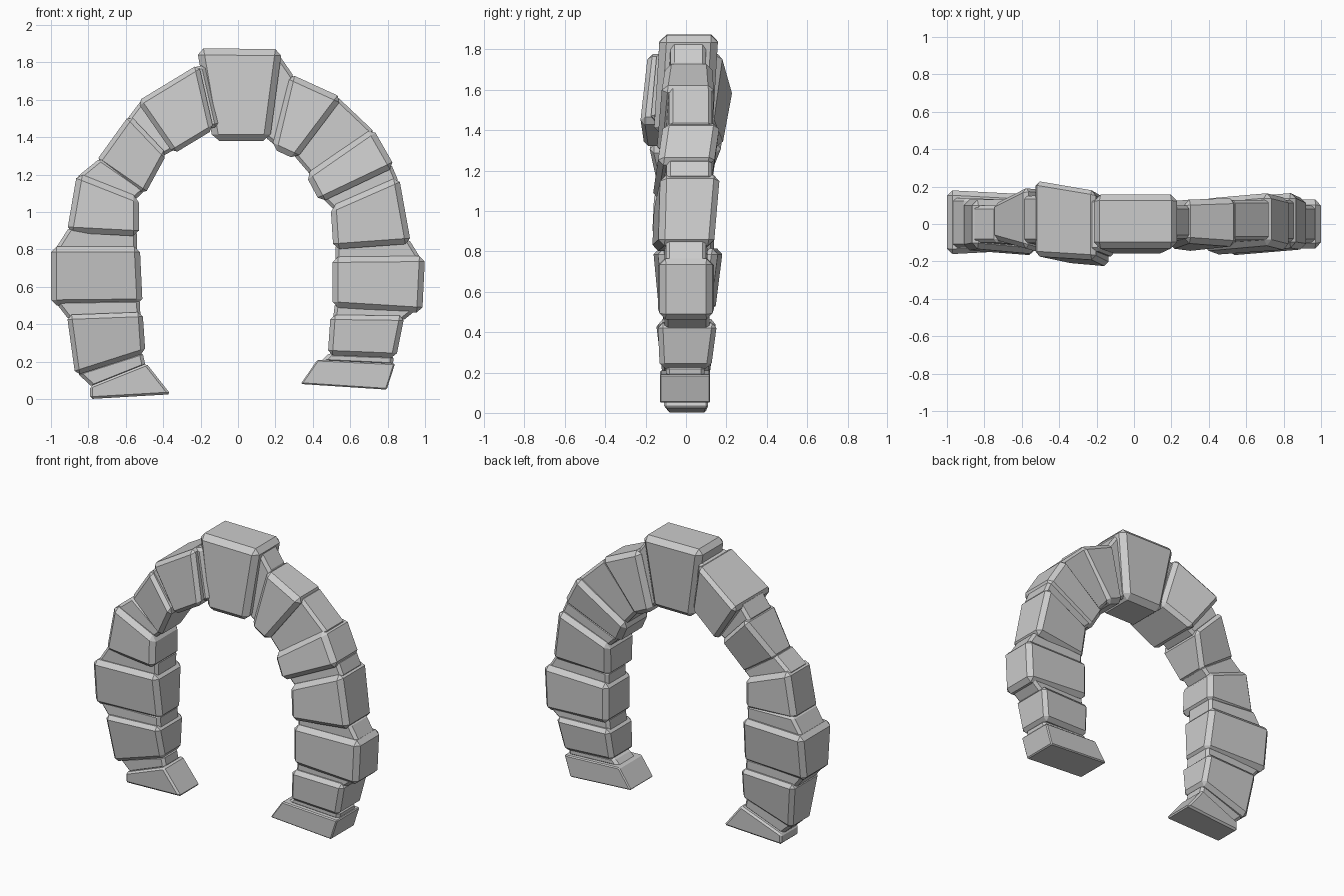
import bpy, bmesh
from mathutils import Vector

if "Cube" in bpy.data.objects:
    bpy.data.objects.remove(bpy.data.objects["Cube"])


def block(name, outline, depth, bevel):
    """Wedge block: outline is outer-top, outer-bottom, inner-bottom, inner-top in x/z;
    depth is outer front, outer back, inner front, inner back in y, then the
    front and back shift of the lower side."""
    of, ob, nf, nb, df, db = depth
    bm = bmesh.new()
    front = [bm.verts.new((x, y, z)) for (x, z), y in zip(outline, (of, of + df, nf + df, nf))]
    back = [bm.verts.new((x, y, z)) for (x, z), y in zip(outline, (ob, ob + db, nb + db, nb))]
    bm.faces.new(front)
    bm.faces.new(back[::-1])
    for i in range(4):
        j = (i + 1) % 4
        bm.faces.new((front[j], front[i], back[i], back[j]))
    bmesh.ops.recalc_face_normals(bm, faces=bm.faces)
    bmesh.ops.bevel(bm, geom=bm.edges[:], offset=bevel, segments=1,
                    affect='EDGES', clamp_overlap=True)
    bmesh.ops.recalc_face_normals(bm, faces=bm.faces)
    me = bpy.data.meshes.new(name)
    bm.to_mesh(me)
    bm.free()
    obj = bpy.data.objects.new(name, me)
    bpy.context.collection.objects.link(obj)


def joint(name, upper, lower, depth, bury):
    """Narrow packing piece between two facing edges, each given as (outer, inner)."""
    a, b = [[Vector(p) for p in e] for e in (upper, lower)]
    small, other = sorted((a, b), key=lambda e: (e[0] - e[1]).length)
    along = small[1] - small[0]
    n = Vector((-along.y, along.x)).normalized()
    gap = n.dot((other[0] + other[1] - small[0] - small[1]) / 2)
    if gap < 0:
        n, gap = -n, -gap
    if (other[1] - other[0]).length > 1.25 * along.length:
        # beside an oversized stone: keep the size of the smaller edge
        other = [p + n * gap for p in small]
    o = [e[0].lerp(e[1], 0.03) for e in (small, other)]
    i = [e[1].lerp(e[0], 0.03) for e in (small, other)]
    s = n * bury
    block(name, [o[0] - s, o[1] + s, i[1] + s, i[0] - s],
          [d * 0.76 for d in depth[:4]] + [0, 0], 0.018)


# Stones from the crown down: corners, depths, bevel
right = [
    ([(.275, 1.74), (.56, 1.61), (.31, 1.28), (.18, 1.34)], (-.10, .13, -.13, .12, -.02, .01), .03),
    ([(.72, 1.45), (.84, 1.24), (.44, 1.05), (.36, 1.20)], (-.11, .17, -.14, .14, -.03, -.03), .03),
    ([(.86, 1.19), (.925, .83), (.51, .80), (.495, 1.03)], (-.125, .17, -.16, .14, -.01, -.03), .03),
    ([(1.0, .765), (.985, .46), (.505, .49), (.505, .76)], (-.13, .13, -.14, .14, 0, 0), .03),
    ([(.89, .445), (.845, .22), (.48, .235), (.495, .45)], (-.14, .155, -.14, .14, .01, -.03), .025),
    ([(.84, .19), (.795, .05), (.335, .08), (.425, .21)], (-.13, .12, -.13, .12, 0, 0), .007),
]
left = [
    ([(-.21, 1.79), (-.54, 1.59), (-.345, 1.31), (-.13, 1.44)], (-.19, .18, -.23, .13, .02, .055), .025),
    ([(-.58, 1.52), (-.76, 1.27), (-.50, 1.09), (-.38, 1.31)], (-.13, .20, -.19, .18, .05, -.09), .025),
    ([(-.86, 1.21), (-.915, .89), (-.53, .87), (-.53, 1.08)], (-.13, .13, -.16, .13, -.01, 0), .03),
    ([(-1.0, .815), (-1.0, .50), (-.51, .505), (-.525, .815)], (-.165, .185, -.14, .16, .03, -.04), .03),
    ([(-.915, .45), (-.87, .125), (-.495, .245), (-.51, .465)], (-.15, .15, -.14, .15, .04, -.04), .025),
    ([(-.79, .07), (-.79, 0), (-.36, .025), (-.49, .19)], (-.09, .10, -.11, .11, 0, 0), .012),
]

# Keystone
key = [(-.22, 1.875), (.235, 1.87), (.17, 1.38), (-.135, 1.38)]
block("keystone", [key[1], key[2], key[3], key[0]], (-.13, .16, -.13, .16, -.03, -.03), .035)

# Both legs of the arch with packing pieces between stones
for side, stones, edge in (("right", right, (key[1], key[2])),
                           ("left", left, (key[0], key[3]))):
    for k, (outline, depth, bevel) in enumerate(stones, 1):
        block(f"{side}_stone_{k}", outline, depth, bevel)
        joint(f"{side}_joint_{k}", edge, (outline[0], outline[3]), depth,
              0.015 if k == 6 else 0.03)
        edge = (outline[1], outline[2])
